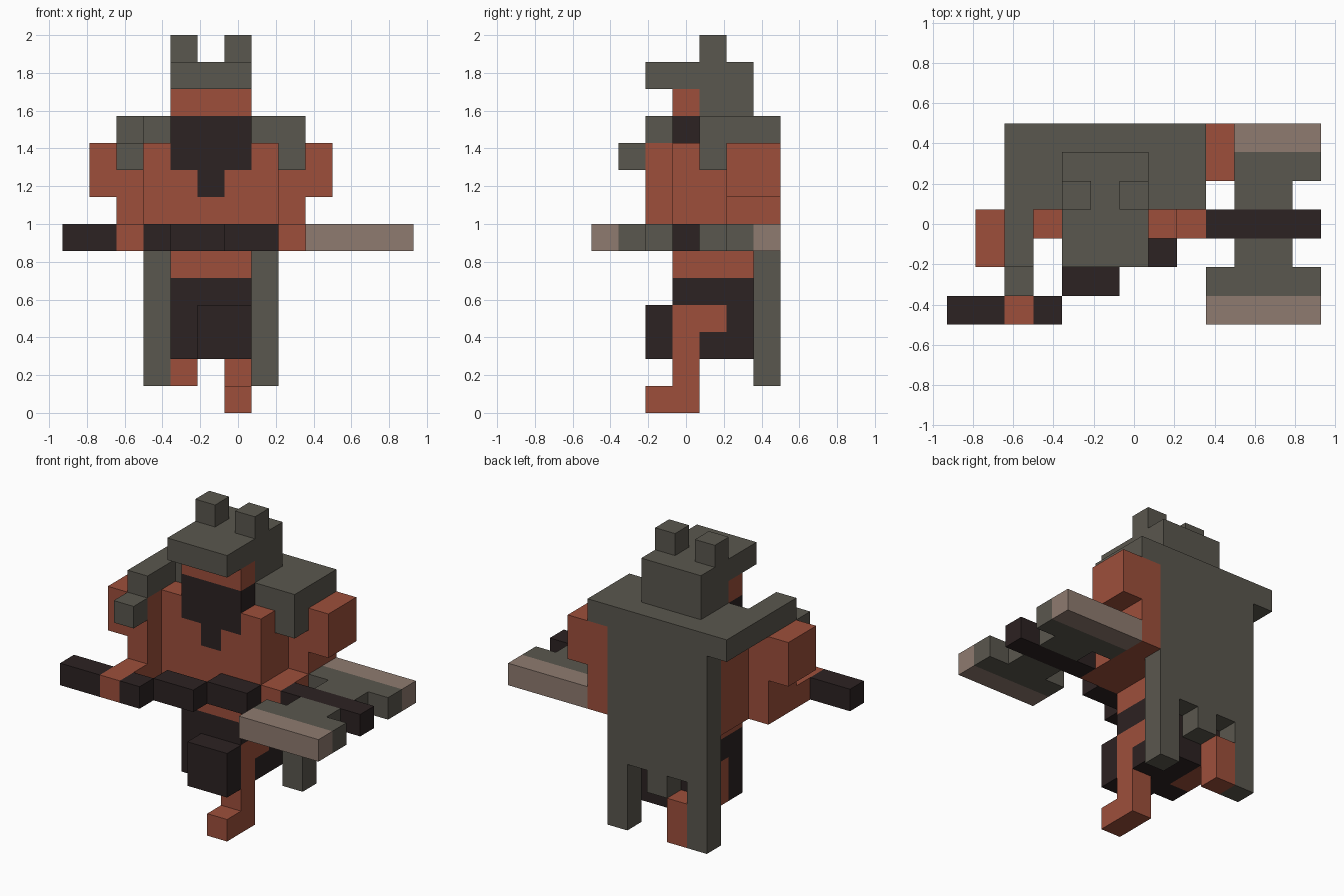
import bpy
import bmesh
from mathutils import Vector

if "Cube" in bpy.data.objects:
    bpy.data.objects.remove(bpy.data.objects["Cube"], do_unlink=True)

UNIT = 1 / 7                       # edge of one block
ORIGIN = Vector((-6.5, -3.5, 0))   # grid corner, in blocks


def material(name, rgb):
    """Flat material from 0-255 sRGB values."""
    lin = [((c / 255 + 0.055) / 1.055) ** 2.4 for c in rgb]
    m = bpy.data.materials.new(name)
    m.use_nodes = True
    m.diffuse_color = (*lin, 1)
    bsdf = m.node_tree.nodes["Principled BSDF"]
    bsdf.inputs["Base Color"].default_value = (*lin, 1)
    bsdf.inputs["Roughness"].default_value = 0.9
    return m


RED = material("rust red", (157, 79, 59))
GREY = material("olive grey", (90, 87, 78))
DARK = material("dark brown", (44, 34, 34))
TAN = material("pale tan", (143, 123, 112))


def part(name, mat, *boxes):
    """Join boxes, given as inclusive block ranges x0 x1 y0 y1 z0 z1, into one skin."""
    cells = {(x, y, z) for x0, x1, y0, y1, z0, z1 in boxes
             for x in range(x0, x1 + 1)
             for y in range(y0, y1 + 1)
             for z in range(z0, z1 + 1)}
    bm = bmesh.new()
    for cell in sorted(cells):
        for axis in range(3):
            for side in (-1, 1):
                near = list(cell)
                near[axis] += side
                if tuple(near) in cells:
                    continue
                # one outward quad on each exposed side of a block
                n, u, v = Vector(), Vector(), Vector()
                n[axis] = side / 2
                u[(axis + 1) % 3] = 0.5
                v[(axis + 2) % 3] = side / 2
                mid = Vector(cell) + Vector((0.5, 0.5, 0.5)) + n + ORIGIN
                bm.faces.new([bm.verts.new((mid + a * u + b * v) * UNIT)
                              for a, b in ((-1, -1), (1, -1), (1, 1), (-1, 1))])
    bmesh.ops.remove_doubles(bm, verts=bm.verts[:], dist=1e-4)
    bmesh.ops.dissolve_limit(bm, angle_limit=0.01, verts=bm.verts[:], edges=bm.edges[:])
    me = bpy.data.meshes.new(name)
    bm.to_mesh(me)
    bm.free()
    me.materials.append(mat)
    ob = bpy.data.objects.new(name, me)
    bpy.context.collection.objects.link(ob)
    return ob


# Head, horned hood and beard
part("horned_hood", GREY, (4, 6, 2, 5, 12, 12), (4, 6, 4, 5, 11, 11),
     (4, 4, 4, 4, 13, 13), (6, 6, 4, 4, 13, 13))
part("face", RED, (4, 6, 3, 3, 11, 11))
part("beard", DARK, (4, 6, 3, 3, 9, 10), (5, 5, 3, 3, 8, 8))

# Torso, built around the beard
part("torso", RED, (3, 7, 4, 5, 6, 9), (3, 3, 3, 3, 6, 9), (7, 7, 3, 3, 6, 9),
     (4, 6, 3, 3, 6, 7), (4, 4, 3, 3, 8, 8), (6, 6, 3, 3, 8, 8), (4, 6, 3, 5, 5, 5))

# Arms: upper arm, shoulder bulge and forearm reaching to the pole
part("right_arm", RED, (2, 2, 2, 3, 6, 9), (1, 1, 2, 3, 8, 9), (2, 2, 0, 1, 6, 6))
part("left_arm", RED, (8, 8, 5, 6, 6, 9), (9, 9, 5, 6, 8, 9), (8, 8, 3, 4, 6, 6))

# Shoulder mantle with stepped flaps, and ragged cape
part("mantle", GREY, (2, 8, 4, 6, 10, 10), (2, 2, 2, 3, 10, 10),
     (2, 2, 1, 1, 9, 9), (8, 8, 4, 4, 9, 9))
part("cape", GREY, (3, 7, 6, 6, 4, 9), (3, 3, 6, 6, 1, 3),
     (7, 7, 6, 6, 1, 3), (5, 5, 6, 6, 3, 3))

# Skirt and its front flap
part("skirt", DARK, (4, 6, 3, 5, 4, 4), (5, 5, 3, 5, 2, 3), (4, 4, 3, 3, 2, 3),
     (4, 4, 5, 5, 3, 3), (6, 6, 4, 5, 2, 2), (6, 6, 5, 5, 3, 3))
part("skirt_flap", DARK, (5, 6, 2, 2, 2, 3))

# Legs: one standing, one bent back
part("left_leg", RED, (6, 6, 3, 4, 3, 3), (6, 6, 3, 3, 0, 2), (6, 6, 2, 2, 0, 0))
part("right_leg", RED, (4, 4, 4, 4, 2, 3), (4, 4, 5, 6, 2, 2), (4, 4, 6, 6, 1, 1))

# Axe: slanting pole and a mirrored pair of blades with pale edges
part("axe_pole", DARK, (0, 1, 0, 0, 6, 6), (3, 3, 0, 0, 6, 6), (4, 5, 1, 1, 6, 6),
     (6, 7, 2, 2, 6, 6), (9, 12, 3, 3, 6, 6))
for label, neck, blade, edge in (("front", 2, 1, 0), ("back", 4, 5, 6)):
    part(label + "_axe_blade", GREY, (10, 11, neck, neck, 6, 6), (9, 12, blade, blade, 6, 6))
    part(label + "_axe_edge", TAN, (9, 12, edge, edge, 6, 6))
